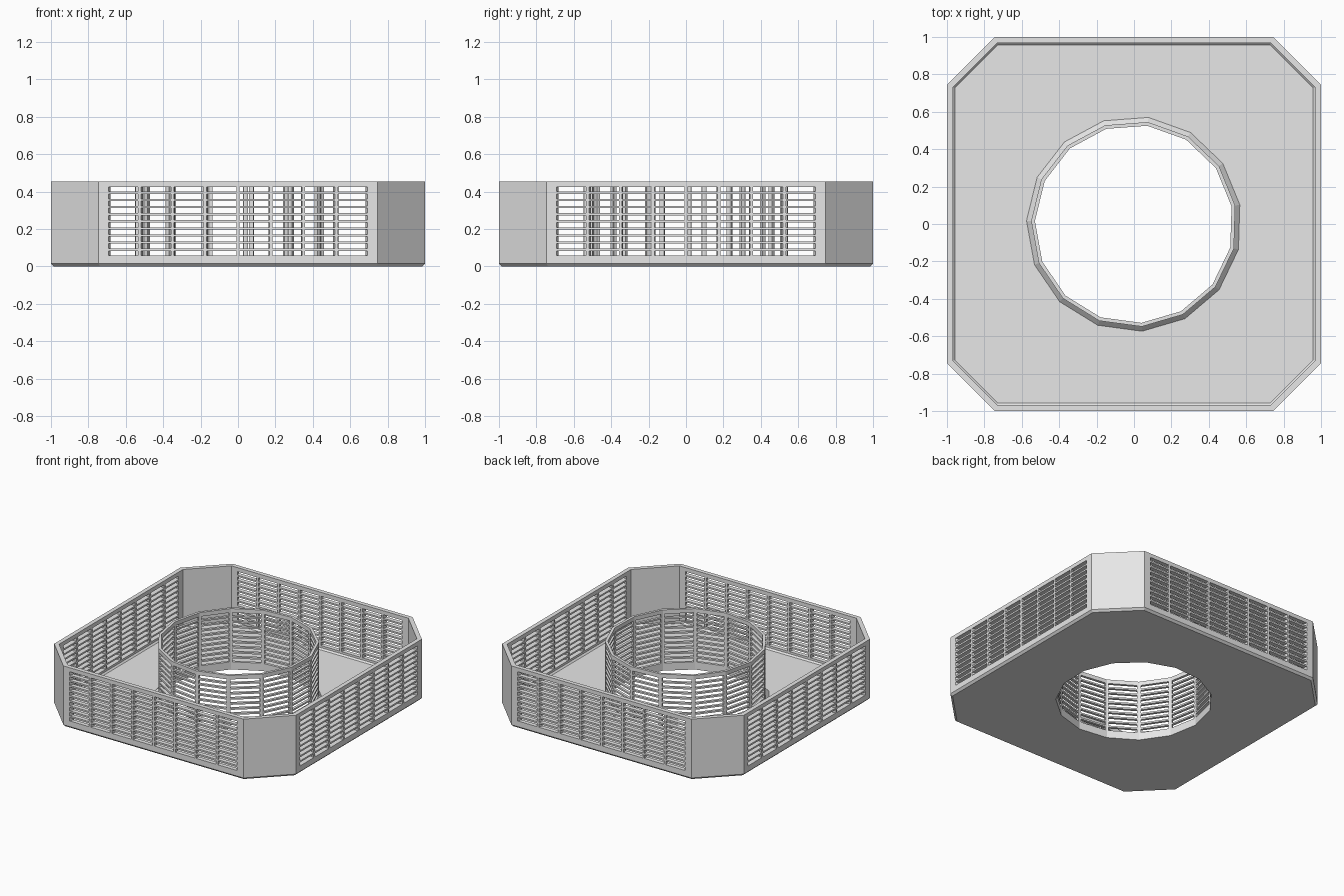
import bpy
import bmesh
import math
from mathutils import Vector

cube = bpy.data.objects.get("Cube")
if cube:
    bpy.data.objects.remove(cube, do_unlink=True)

grey = bpy.data.materials.new("light_grey")
grey.use_nodes = True
grey.diffuse_color = (0.8, 0.8, 0.8, 1)
grey.node_tree.nodes["Principled BSDF"].inputs["Base Color"].default_value = grey.diffuse_color

TOP, FLOOR = 0.455, 0.03
ROWS, ROW_PITCH, FIRST_ROW, SLOT_H = 10, 0.038, 0.057, 0.026


def octagon(inset):
    """Square outline with cut corners, moved inwards by inset."""
    a = 1 - inset
    c = 0.745 - inset * (math.sqrt(2) - 1)
    quarter = [Vector((a, -c)), Vector((a, c))]
    points = []
    for _ in range(4):
        points += quarter
        quarter = [Vector((-p.y, p.x)) for p in quarter]
    return points


def ring(radius, sides=15, turn=math.radians(10.3)):
    step = math.tau / sides
    return [Vector((math.cos(turn + i * step), math.sin(turn + i * step))) * radius
            for i in range(sides)]


def finish(bm, name, closed=True):
    if closed:
        bmesh.ops.recalc_face_normals(bm, faces=bm.faces)
    mesh = bpy.data.meshes.new(name)
    bm.to_mesh(mesh)
    bm.free()
    mesh.materials.append(grey)
    obj = bpy.data.objects.new(name, mesh)
    bpy.context.collection.objects.link(obj)
    return obj


def add_loop(bm, points, z):
    return [bm.verts.new((p.x, p.y, z)) for p in points]


def bridge(bm, low, high):
    n = len(low)
    for i in range(n):
        j = (i + 1) % n
        bm.faces.new((low[i], low[j], high[j], high[i]))


def slot_breaks(length, margin, count, rib):
    """Fractions along one side where slots start and end."""
    width = (length - 2 * margin - (count - 1) * rib) / count
    breaks = []
    for i in range(count):
        start = margin + i * (width + rib)
        breaks += [start / length, (start + width) / length]
    return breaks


def slotted_wall(name, outer, inner, side_breaks):
    """Closed wall with rows of slots cut through the chosen sides."""
    bm = bmesh.new()
    levels = [FLOOR]
    for r in range(ROWS):
        z = FIRST_ROW + r * ROW_PITCH
        levels += [z, z + SLOT_H]
    levels.append(TOP)

    # Columns of vertices on both skins, with a flag for slotted columns
    columns, open_column = [], []
    n = len(outer)
    for i in range(n):
        for k, t in enumerate([0] + side_breaks(i)):
            skins = [pts[i].lerp(pts[(i + 1) % n], t) for pts in (outer, inner)]
            columns.append([[bm.verts.new((p.x, p.y, z)) for z in levels] for p in skins])
            open_column.append(k % 2 == 1)

    total, cells = len(columns), len(levels) - 1

    def solid(c, r):
        return 0 <= r < cells and not (open_column[c % total] and r % 2 == 1)

    for c in range(total):
        (ao, ai), (bo, bi) = columns[c], columns[(c + 1) % total]
        for r in range(cells):
            if solid(c, r):
                bm.faces.new((ao[r], bo[r], bo[r + 1], ao[r + 1]))
                bm.faces.new((bi[r], ai[r], ai[r + 1], bi[r + 1]))
            if solid(c, r) != solid(c - 1, r):
                bm.faces.new((ao[r], ao[r + 1], ai[r + 1], ai[r]))
        for r in range(cells + 1):
            if solid(c, r) != solid(c, r - 1):
                bm.faces.new((ao[r], bo[r], bi[r], ai[r]))
    return finish(bm, name)


# Base plate with chamfered lower edge and a round opening
bm = bmesh.new()
loops = [add_loop(bm, octagon(0.015), 0),
         add_loop(bm, octagon(0), 0.015),
         add_loop(bm, octagon(0), FLOOR)]
hole = [add_loop(bm, ring(0.53), z) for z in (0, FLOOR)]
for low, high in zip(loops, loops[1:]):
    bridge(bm, low, high)
bridge(bm, hole[0], hole[1])
for z in (0, FLOOR):
    rim = [e for e in bm.edges if all(abs(v.co.z - z) < 1e-5 for v in e.verts)]
    bmesh.ops.triangle_fill(bm, use_beauty=True, edges=rim)
finish(bm, "base_plate")

# Outer wall: slots on the four long sides, plain corners
long_side = slot_breaks(1.49, 0.052, 8, 0.016)
slotted_wall("outer_wall", octagon(0), octagon(0.032),
             lambda i: long_side if i % 2 == 0 else [])

# Inner ring: one column of slots on each facet
facet = slot_breaks(0.229, 0.013, 1, 0)
slotted_wall("inner_ring", ring(0.55), ring(0.53), lambda i: facet)

# Sloped skirts where the walls meet the floor
for name, low, high, height in (
        ("inner_ring_skirt", ring(0.575), ring(0.55), 0.025),
        ("outer_wall_skirt", octagon(0.043), octagon(0.032), 0.011)):
    bm = bmesh.new()
    bridge(bm, add_loop(bm, low, FLOOR), add_loop(bm, high, FLOOR + height))
    if name.startswith("outer"):
        bmesh.ops.reverse_faces(bm, faces=bm.faces)
    finish(bm, name, closed=False)
